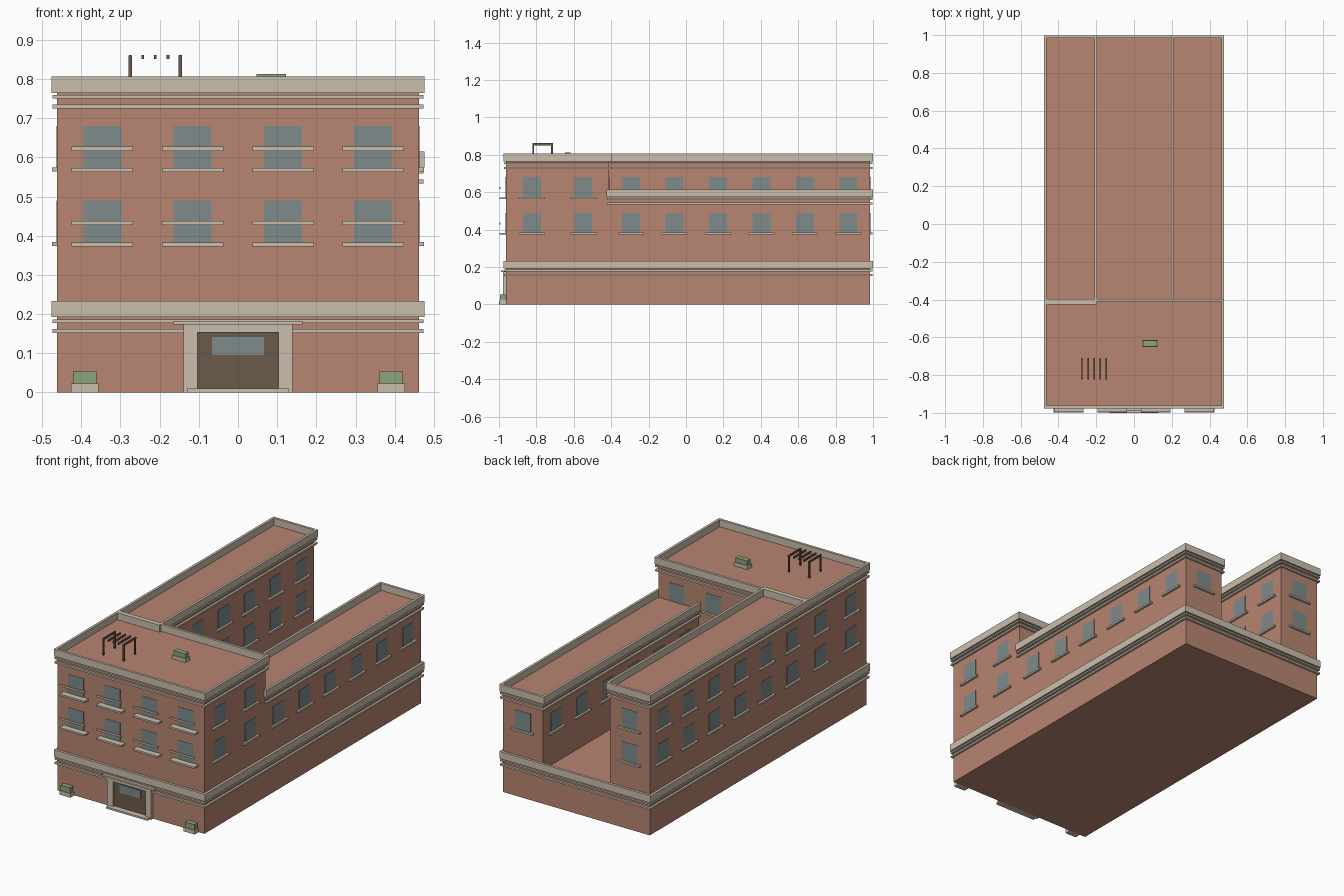
import bpy, bmesh

if "Cube" in bpy.data.objects:
    bpy.data.objects.remove(bpy.data.objects["Cube"])


def material(name, r, g, b):
    m = bpy.data.materials.new(name)
    m.diffuse_color = (r, g, b, 1)
    m.use_nodes = True
    m.node_tree.nodes["Principled BSDF"].inputs["Base Color"].default_value = m.diffuse_color
    return m


BRICK = material("brick", 0.48, 0.235, 0.165)
STONE = material("stone", 0.60, 0.52, 0.42)
GLASS = material("glass", 0.21, 0.26, 0.26)
WOOD = material("wood", 0.15, 0.10, 0.07)
LEAF = material("leaf", 0.27, 0.37, 0.20)


def finish(bm, name, mat):
    bmesh.ops.recalc_face_normals(bm, faces=bm.faces)
    me = bpy.data.meshes.new(name)
    bm.to_mesh(me)
    bm.free()
    me.materials.append(mat)
    ob = bpy.data.objects.new(name, me)
    bpy.context.collection.objects.link(ob)
    return ob


def box(name, mat, x, y, z):
    """Box from (min, max) pairs."""
    bm = bmesh.new()
    for v in bmesh.ops.create_cube(bm, size=1)["verts"]:
        v.co = [(a + b) / 2 + c * (b - a) for c, (a, b) in zip(v.co, (x, y, z))]
    return finish(bm, name, mat)


def ring(name, x, y, z, out):
    """Closed rectangular band running around a block, projecting by out."""
    bm = bmesh.new()
    loops = []
    for o, h in ((0, z[0]), (out, z[0]), (out, z[1]), (0, z[1])):
        pts = ((x[0] - o, y[0] - o), (x[1] + o, y[0] - o),
               (x[1] + o, y[1] + o), (x[0] - o, y[1] + o))
        loops.append([bm.verts.new((px, py, h)) for px, py in pts])
    for i in range(4):
        a, b = loops[i], loops[(i + 1) % 4]
        for k in range(4):
            j = (k + 1) % 4
            bm.faces.new((a[k], a[j], b[j], b[k]))
    finish(bm, name, STONE)


def block(name, x, y, z0, top):
    """Brick mass with parapet and two string courses."""
    box(name, BRICK, x, y, (z0, top - 0.04))
    ring(name + "_parapet", x, y, (top - 0.041, top), 0.014)
    ring(name + "_upper_course", x, y, (top - 0.056, top - 0.047), 0.012)
    ring(name + "_lower_course", x, y, (top - 0.081, top - 0.071), 0.012)


def span(c, w):
    return (c - w / 2, c + w / 2)


def window(name, c, face, sign, z, axis, sill=True):
    """Window on a wall; axis is the wall normal, c the position along the wall."""
    def panel(part, mat, w, depth, zz):
        d = tuple(sorted((face - sign * 0.004, face + sign * depth)))
        along = span(c, w)
        x, y = (d, along) if axis == "x" else (along, d)
        box(name + part, mat, x, y, zz)
    panel("_glass", GLASS, 0.097, 0.002, (z, z + 0.11))
    if sill:
        panel("_sill", STONE, 0.14, 0.013, (z - 0.006, z + 0.004))


# Main masses
X, F, M, B = 0.462, -0.962, -0.411, 0.985
IN = 0.21
block("podium", (-X, X), (F, B), 0, 0.233)
block("front_block", (-X, X), (F, M), 0.19, 0.806)
block("left_wing", (-X, -IN), (M, B), 0.19, 0.806)
block("right_wing", (IN, X), (M, B), 0.19, 0.615)

# Side windows
FLOORS = (0.38, 0.57)
front_y = [F + (M - F) * t for t in (0.25, 0.75)]
wing_y = [M + (B - M) * (i + 0.5) / 6 for i in range(6)]
for z in FLOORS:
    for y in front_y:
        window("front_block_side_window", y, X, 1, z, "x")
        window("front_block_side_window", y, -X, -1, z, "x")
    for y in wing_y:
        window("left_wing_outer_window", y, -X, -1, z, "x")
        window("left_wing_inner_window", y, -IN, 1, z, "x")
    window("left_wing_end_window", -(X + IN) / 2, B, 1, z, "y")
for y in wing_y:
    window("right_wing_outer_window", y, X, 1, FLOORS[0], "x")
    window("right_wing_inner_window", y, IN, -1, FLOORS[0], "x")
window("right_wing_end_window", (X + IN) / 2, B, 1, FLOORS[0], "y")

# Front windows with balcony slabs and rails, and windows behind
for z in FLOORS:
    for x in (-0.346, -0.116, 0.115, 0.345):
        window("front_window", x, F, -1, z, "y", sill=False)
        box("balcony_slab", STONE, span(x, 0.157), (-0.998, F), (z - 0.007, z + 0.003))
        box("balcony_rail", STONE, span(x, 0.157), (-0.998, -0.991), (z + 0.047, z + 0.058))
        if abs(x) < IN or (x > 0 and z > 0.5):
            window("court_window", x, M, 1, z, "y")

# Entrance
box("door", WOOD, (-0.104, 0.104), (-0.967, F + 0.01), (0, 0.154))
box("door_glass", GLASS, (-0.066, 0.066), (-0.97, F), (0.096, 0.142))
for s in (-0.121, 0.121):
    box("door_post", STONE, span(s, 0.036), (-0.979, F), (0, 0.175))
box("door_lintel", STONE, (-0.139, 0.139), (-0.979, F), (0.153, 0.175))
box("door_cornice", STONE, (-0.165, 0.165), (-0.99, F), (0.173, 0.182))
box("door_step", STONE, (-0.13, 0.13), (-1.0, F), (0, 0.01))


def planter(name, x, y, w, d, z, hb, h):
    box(name + "_tub", STONE, span(x, w), span(y, d), (z, z + hb))
    box(name + "_plant", LEAF, span(x, w - 0.01), span(y, d - 0.008), (z + hb, z + h))


# Planters beside the entrance and on the roof
for s in (-0.391, 0.391):
    planter("street_planter", s, -0.98, 0.07, 0.036, 0, 0.023, 0.054)
planter("roof_planter", 0.085, -0.633, 0.085, 0.038, 0.765, 0.022, 0.048)

# Roof pergola
for i in range(5):
    box("pergola_slat", WOOD, span(-0.275 + 0.032 * i, 0.007), (-0.822, -0.71), (0.851, 0.862))
for x in (-0.275, -0.147):
    for y in (-0.817, -0.716):
        box("pergola_post", WOOD, span(x, 0.009), span(y, 0.009), (0.764, 0.86))
